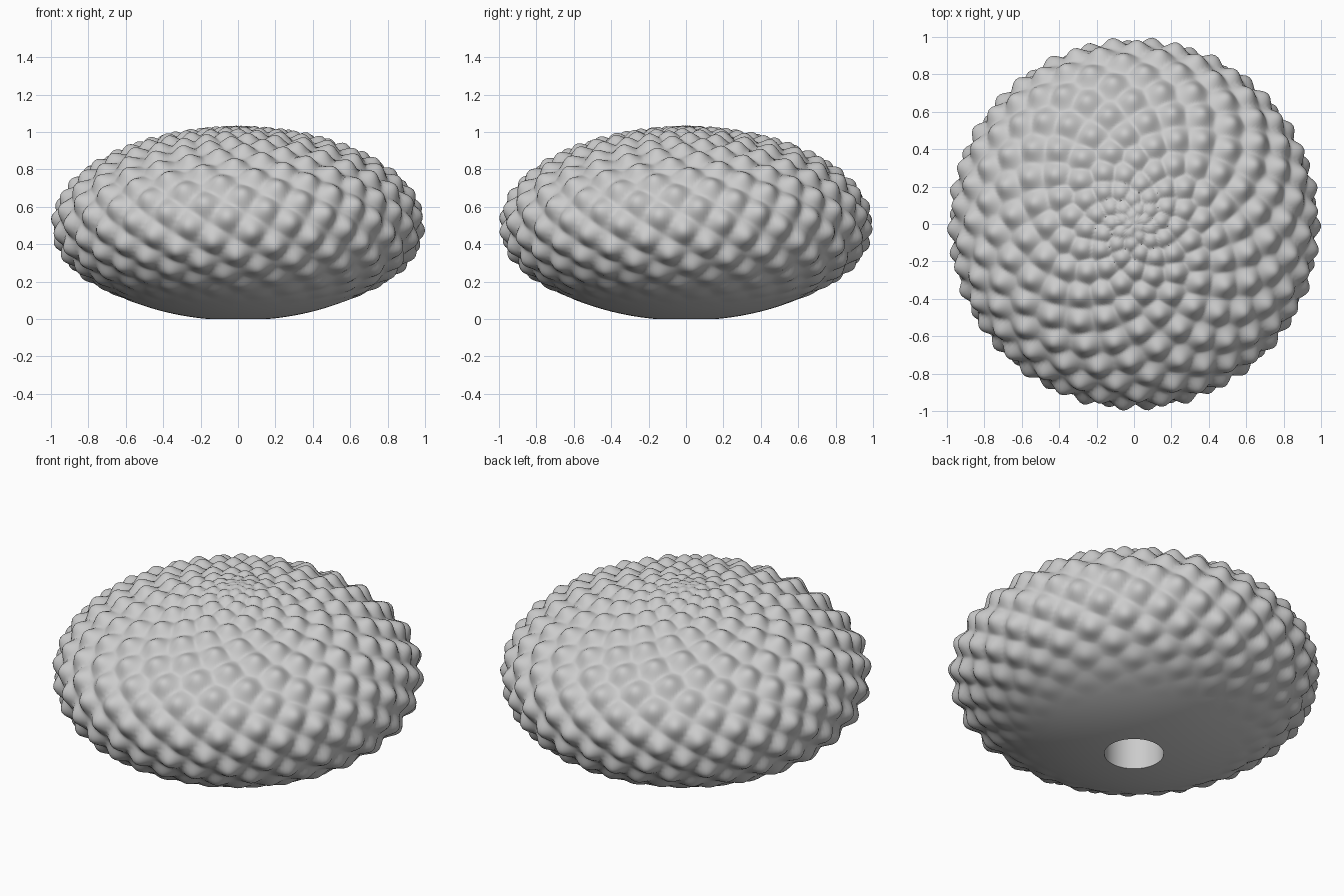
import bpy, bmesh
from math import sin, cos, pi, asin, hypot, sqrt, exp
from mathutils import Vector
from mathutils.kdtree import KDTree

if "Cube" in bpy.data.objects:
    bpy.data.objects.remove(bpy.data.objects["Cube"])

COUNT = 450       # bumps along the golden spiral
SEG = 320         # segments around
RINGS = 220       # rings from crown to the hole
HOLE = 0.16       # radius of the mounting hole
RAD, MID = 0.948, 0.505
TOP, BOTTOM = 0.475, 0.512
HEIGHT, WIDTH = 0.054, 0.043   # bump height and spread
GOLDEN = pi * (3 - sqrt(5))


def smooth(a, b, x):
    t = max(0.0, min(1.0, (x - a) / (b - a)))
    return t * t * (3 - 2 * t)


def base(phi, theta):
    """Point and outward normal on the flattened body."""
    half = TOP if phi < pi / 2 else BOTTOM
    c, s = cos(theta), sin(theta)
    r = sin(phi)
    p = Vector((RAD * r * c, RAD * r * s, MID + half * cos(phi)))
    n = Vector((half * r * c, half * r * s, RAD * cos(phi))).normalized()
    return p, n


# bump centres on a golden-angle spiral
tree = KDTree(COUNT)
for i in range(COUNT):
    tree.insert(base(pi * (i + 0.5) / COUNT, GOLDEN * i)[0], i)
tree.balance()

bm = bmesh.new()
angles = [2 * pi * i / SEG for i in range(SEG)]
last = pi - asin(HOLE / RAD)
loops = []

# bumpy flattened body, smooth underneath
for j in range(1, RINGS + 1):
    phi = last * j / RINGS
    amp = HEIGHT * (1 - smooth(1.75, 2.6, phi))
    ring = []
    for t in angles:
        p, n = base(phi, t)
        dist = tree.find(p)[2]
        ring.append(bm.verts.new(p + n * amp * exp(-0.5 * (dist / WIDTH) ** 2)))
    loops.append(ring)

# blind hole in the underside
loops.append([bm.verts.new((HOLE * cos(t), HOLE * sin(t), 0.55)) for t in angles])

for a, b in zip(loops, loops[1:]):
    for i in range(SEG):
        k = (i + 1) % SEG
        bm.faces.new((a[i], b[i], b[k], a[k]))

# crown cap and hole end
pole = bm.verts.new((0, 0, MID + TOP + HEIGHT * 0.9))
for i in range(SEG):
    bm.faces.new((pole, loops[0][i], loops[0][(i + 1) % SEG]))
bm.faces.new(loops[-1])

# settle on the ground plane
low = min(v.co.z for v in bm.verts)
for v in bm.verts:
    v.co.z -= low

bmesh.ops.recalc_face_normals(bm, faces=bm.faces)
mesh = bpy.data.meshes.new("bumpy_knob")
bm.to_mesh(mesh)
bm.free()
knob = bpy.data.objects.new("bumpy_knob", mesh)
bpy.context.collection.objects.link(knob)

bpy.context.view_layer.objects.active = knob
knob.select_set(True)
bpy.ops.object.shade_smooth_by_angle(angle=1.0)
